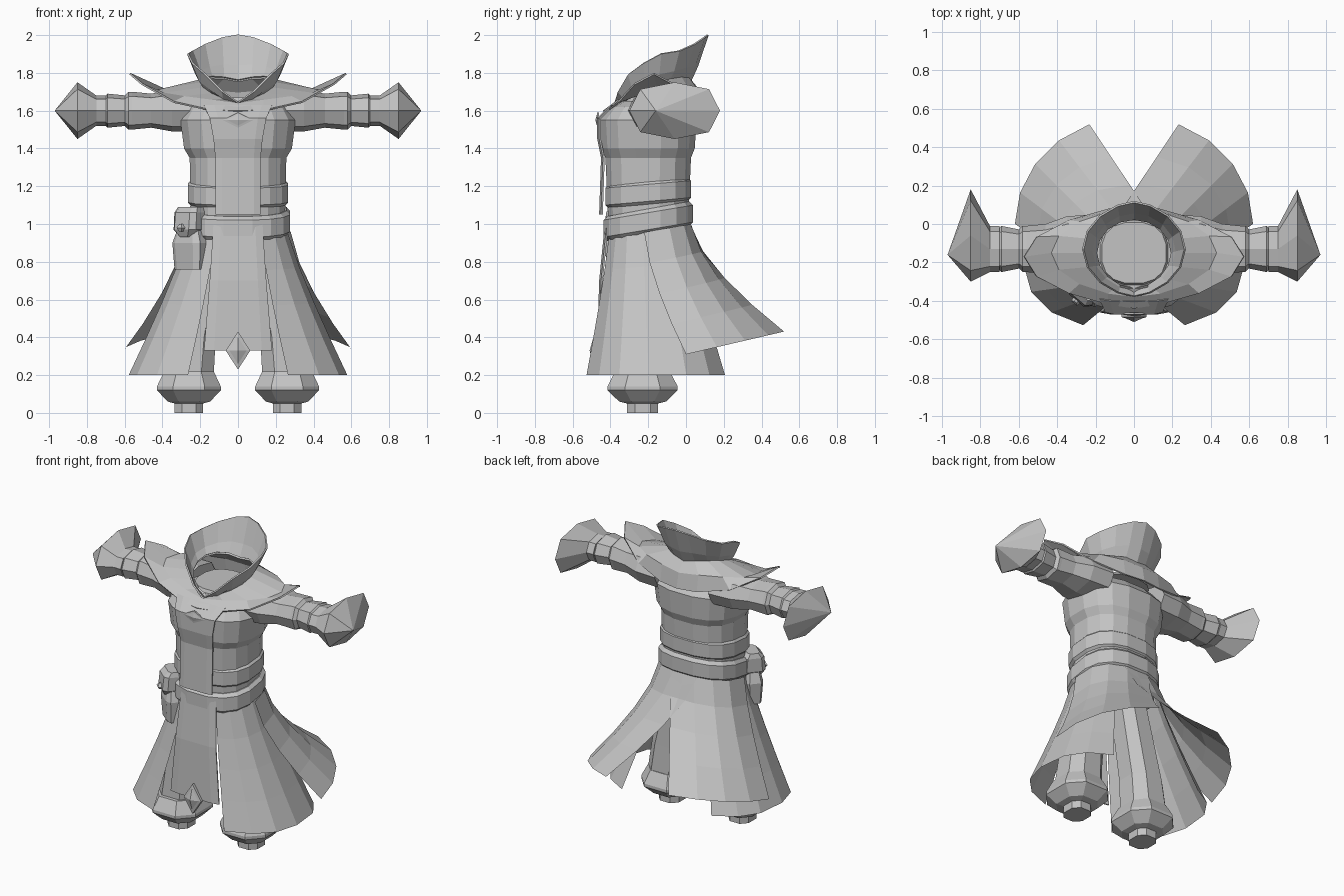
import bpy
from math import cos, sin, radians, copysign
from mathutils import Vector, Matrix

default_cube = bpy.data.objects.get("Cube")
if default_cube:
    bpy.data.objects.remove(default_cube)

GREY = (0.55, 0.55, 0.55, 1)
cloth = bpy.data.materials.new("grey_cloth")
cloth.use_nodes = True
cloth.diffuse_color = GREY
cloth.node_tree.nodes["Principled BSDF"].inputs["Base Color"].default_value = GREY

BODY_Y = -0.2
ARM_Y, ARM_Z = -0.13, 1.6


def skin(name, rows, closed=False, mirror=False, thickness=0):
    """Skin rows of points into a sheet, or into a capped tube when closed."""
    count = len(rows[0])
    verts = [point for row in rows for point in row]
    faces = []
    for i in range(len(rows) - 1):
        low, high = i * count, (i + 1) * count
        for j in range(count if closed else count - 1):
            k = (j + 1) % count
            faces.append((low + j, low + k, high + k, high + j))
    if closed:
        faces.append(tuple(reversed(range(count))))
        faces.append(tuple(range(len(verts) - count, len(verts))))
    mesh = bpy.data.meshes.new(name)
    mesh.from_pydata(verts, [], faces)
    mesh.materials.append(cloth)
    part = bpy.data.objects.new(name, mesh)
    bpy.context.collection.objects.link(part)
    if mirror:
        part.modifiers.new("mirror", "MIRROR")
    if thickness:
        part.modifiers.new("thickness", "SOLIDIFY").thickness = thickness
    return part


def direction(degrees, power=0.8):
    """Cosine and sine, squared off (power below one) or pinched (above one)."""
    c, s = cos(radians(degrees)), sin(radians(degrees))
    return copysign(abs(c) ** power, c), copysign(abs(s) ** power, s)


def spread(start, end, steps):
    return [start + (end - start) * i / steps for i in range(steps + 1)]


def body_ring(z, half, depth, x=0, y=BODY_Y, tilt=0, sides=16, power=0.8):
    """Horizontal ring; tilt lifts its back and drops its front."""
    turns = [direction(360 * (i + 0.5) / sides, power) for i in range(sides)]
    return [(x + half * c, y + depth * s, z + tilt * s) for c, s in turns]


def arm_ring(x, height, depth, shift=0):
    """Eight-sided ring across the arm."""
    turns = [direction(45 * i) for i in range(8)]
    return [(x, ARM_Y + shift + depth * c, ARM_Z + height * s) for c, s in turns]


def flare(name, waist, hem, power, steps=4):
    """Sheet that falls from a waist line and swings outwards to its hem."""
    rows = []
    for t in spread(1, 0, steps):
        row = []
        for top, bottom in zip(waist, hem):
            point = top.lerp(bottom, t ** power)
            point.z = top.z + (bottom.z - top.z) * t
            row.append(point)
        rows.append(row)
    return skin(name, rows, mirror=True)


# Torso with a stepped chest
torso = ((0.9, 0.25, 0.21), (1.35, 0.26, 0.23), (1.4, 0.29, 0.25),
         (1.55, 0.31, 0.26), (1.62, 0.27, 0.2), (1.65, 0.2, 0.14))
skin("torso", [body_ring(*ring) for ring in torso], closed=True)


# Waist sash and belt, bevelled towards the body at both edges
def strap(name, z, height, half, tilt):
    inset = 0.02
    rings = ((z, half - inset), (z + inset, half), (z + height - inset, half), (z + height, half - inset))
    skin(name, [body_ring(level, width, width - 0.04, tilt=tilt) for level, width in rings], closed=True)


strap("waist_sash", z=1.1, height=0.13, half=0.27, tilt=0.02)
strap("belt", z=0.95, height=0.13, half=0.28, tilt=0.04)


# Front strips with folded-back sides: chest panel and long tabard
def strip(name, profile, fold):
    rows = []
    for z, half, y in profile:
        rows.append([(-half, y + fold, z), (-half * 0.7, y, z), (half * 0.7, y, z), (half, y + fold, z)])
    skin(name, rows, thickness=0.01)


strip("chest_panel", ((1.05, 0.12, -0.46), (1.35, 0.12, -0.45), (1.45, 0.13, -0.47),
                      (1.56, 0.15, -0.47), (1.63, 0.18, -0.4)), fold=0.01)
strip("tabard", ((0.33, 0.18, -0.47), (0.7, 0.15, -0.46), (1, 0.13, -0.43)), fold=0.01)


# Pyramid ornament on the tabard and small crest on the chest
def diamond(name, z, y, height, width, relief):
    rows = []
    for size, step in ((1, 0), (1, 0.5), (0.7, 0.6), (0.01, 1)):
        h, w, front = height * size, width * size, y - relief * step
        rows.append([(0, front, z + h), (-w, front, z), (0, front, z - h), (w, front, z)])
    skin(name, rows, closed=True)


diamond("tabard_ornament", z=0.33, y=-0.46, height=0.1, width=0.065, relief=0.05)
diamond("chest_crest", z=1.55, y=-0.46, height=0.04, width=0.08, relief=0.02)

# Shoulder mantle with upturned tips, and the collar rising from its neckline
neckline, slope, edge, rim = [], [], [], []
for degrees in spread(-90, 90, 8):
    c, s = direction(degrees, 1)
    c = max(c, 0)
    neckline.append(Vector((0.2 * c, -0.15 + 0.18 * s, 1.7 + 0.06 * s + 0.05 * c)))
    slope.append((0.43 * c ** 1.2, -0.15 + 0.23 * s, 1.67 + 0.03 * s + 0.04 * c))
    edge.append((0.57 * c ** 1.5, -0.17 + 0.27 * s, 1.6 + 0.2 * c ** 4))
    front = min(s, 0)
    rise = 0.1 * max(s, 0) ** 2 + 0.13 * front - 0.13 * front ** 6
    rim.append(Vector((0.27 * c ** 1.2, -0.13 + 0.25 * s, 1.9 + rise)))
skin("shoulder_mantle", [edge, slope, neckline], mirror=True, thickness=0.01)
throat = [low.lerp(high, 0.4) * 0.99 for low, high in zip(neckline, rim)]
skin("collar", [neckline, throat, rim], mirror=True, thickness=0.01)
skin("collar_floor", [body_ring(1.65, 0.18, 0.17, y=-0.15), body_ring(1.67, 0.17, 0.16, y=-0.15)], closed=True)

# Sleeves, arm bands, forearms and pointed cuffs with a trailing corner
arm_parts = {
    "sleeve": ((0.2, 0.11, 0.18), (0.35, 0.11, 0.17), (0.46, 0.09, 0.13), (0.56, 0.1, 0.12)),
    "arm_band": ((0.55, 0.08, 0.1), (0.56, 0.1, 0.12), (0.58, 0.1, 0.12), (0.6, 0.08, 0.1)),
    "forearm": ((0.59, 0.08, 0.1), (0.69, 0.09, 0.12), (0.71, 0.07, 0.1)),
    "cuff": ((0.7, 0.08, 0.12), (0.75, 0.08, 0.12), (0.85, 0.15, 0.24, 0.07), (0.97, 0.001, 0.001, -0.03)),
}
for name, rings in arm_parts.items():
    skin(name, [arm_ring(*ring) for ring in rings], closed=True, mirror=True)

# Side skirts, open at the front
waist, hem = [], []
for degrees in spread(-68, 60, 6):
    c, s = direction(degrees)
    waist.append(Vector((0.26 * c, BODY_Y + 0.22 * s, 0.97 + 0.03 * s)))
    hem.append(Vector((0.58 * c, -0.15 + 0.4 * s, 0.2)))
flare("side_skirt", waist, hem, power=1.15)

# Coat tails that overlap at the back, then part and sweep behind
waist, hem = [], []
for degrees in spread(0, 68, 4):
    c, s = direction(degrees * 1.6 - 3)
    waist.append(Vector((0.28 * c, BODY_Y + 0.23 * s, 0.96 + 0.04 * s)))
    c, s = direction(degrees, 1)
    hem.append(Vector((0.62 * c, 0.56 * s, 0.31 + 0.13 * s)))
tails = flare("coat_tail", waist, hem, power=1.45)
tails.modifiers["mirror"].use_mirror_merge = False

# Legs and bulging boots
leg = ((0.2, 0.14, 0.26), (0.4, 0.13, 0.24), (0.9, 0.11, 0.14))
skin("leg", [body_ring(z, r, r, x=x, y=-0.22, sides=8) for z, r, x in leg], closed=True, mirror=True)
boot = ((0, 0.08), (0.05, 0.08), (0.06, 0.12), (0.12, 0.18), (0.14, 0.18), (0.22, 0.14))
skin("boot", [body_ring(z, r, r * 1.1, x=0.26, y=-0.23, sides=8) for z, r in boot], closed=True, mirror=True)

# Hip pouch: hanging bag, overlapping flap and toggle
pouch_parts = {
    "pouch_bag": ((0.76, 0.09, 0.05), (0.9, 0.1, 0.06), (0.98, 0.07, 0.04)),
    "pouch_flap": ((0.93, 0.04, 0.06), (0.97, 0.08, 0.08), (1.06, 0.08, 0.07), (1.09, 0.07, 0.04)),
    "pouch_toggle": ((0.96, 0.01, 0.09), (0.98, 0.03, 0.1), (1, 0.01, 0.09)),
}
hip = Matrix.Translation((-0.25, -0.34, 0)) @ Matrix.Rotation(radians(-40), 4, "Z")
for name, rings in pouch_parts.items():
    part = skin(name, [body_ring(*ring, y=0, sides=8, power=0.5) for ring in rings], closed=True)
    part.matrix_world = hip
